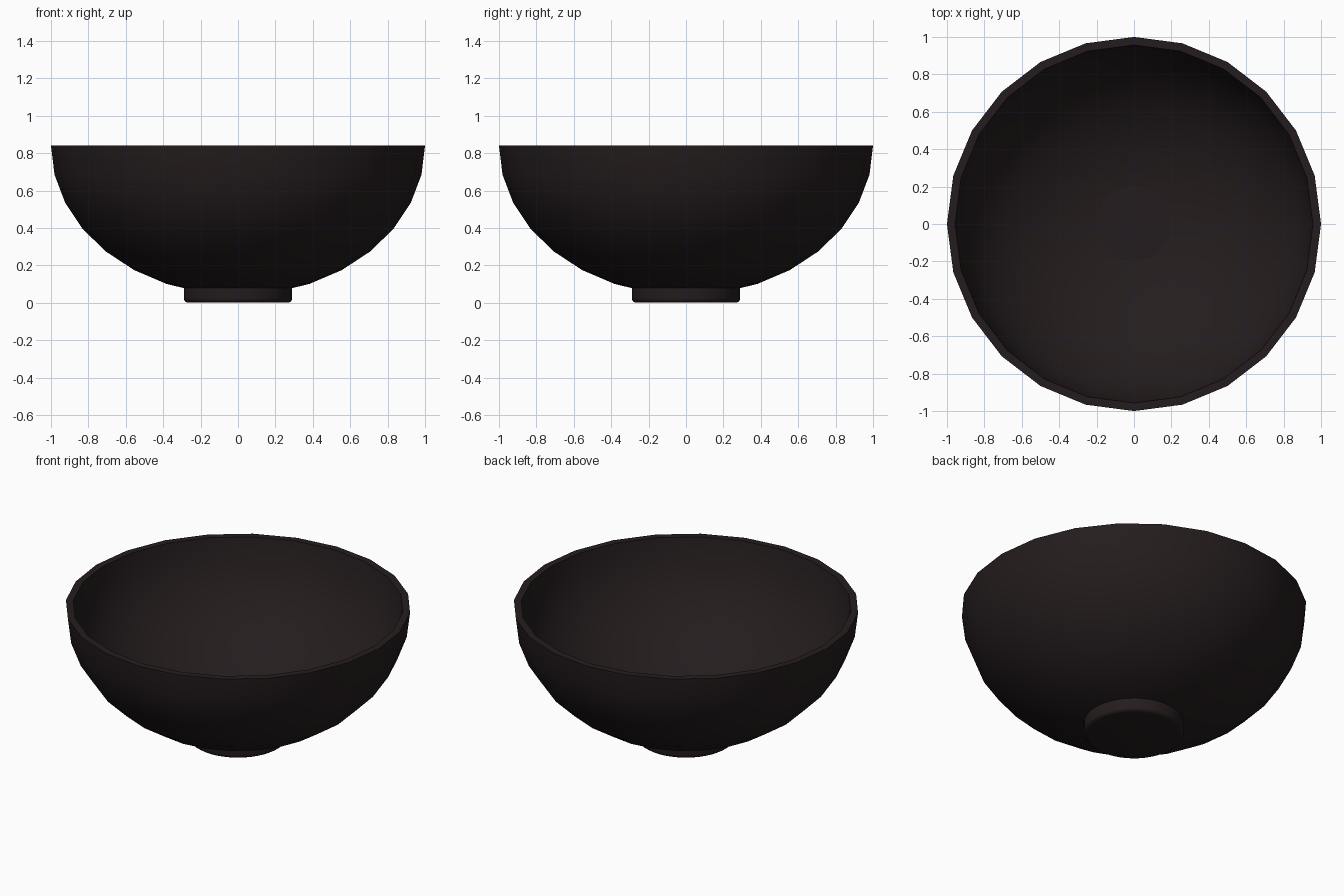
import bpy, bmesh, math

if "Cube" in bpy.data.objects:
    bpy.data.objects.remove(bpy.data.objects["Cube"])

lacquer = bpy.data.materials.new("dark_lacquer")
lacquer.diffuse_color = (0.018, 0.012, 0.013, 1)
lacquer.use_nodes = True
lacquer.node_tree.nodes["Principled BSDF"].inputs["Base Color"].default_value = lacquer.diffuse_color


def lathe(name, profile, sides):
    """Revolve (radius, z) points around z; the ends on the axis become poles."""
    bm = bmesh.new()
    verts = [bm.verts.new((r, 0, z)) for r, z in profile]
    edges = [bm.edges.new(pair) for pair in zip(verts, verts[1:])]
    bmesh.ops.spin(bm, geom=verts + edges, cent=(0, 0, 0), axis=(0, 0, 1),
                   angle=math.tau, steps=sides)
    bmesh.ops.remove_doubles(bm, verts=bm.verts, dist=1e-4)
    bmesh.ops.recalc_face_normals(bm, faces=bm.faces)
    mesh = bpy.data.meshes.new(name)
    bm.to_mesh(mesh)
    bm.free()
    mesh.materials.append(lacquer)
    obj = bpy.data.objects.new(name, mesh)
    bpy.context.collection.objects.link(obj)
    bpy.ops.object.select_all(action='DESELECT')
    obj.select_set(True)
    bpy.context.view_layer.objects.active = obj
    bpy.ops.object.shade_smooth_by_angle(angle=math.radians(35))
    return obj


def half_shell(radius, depth, rim_z, steps=8):
    """Quarter ellipse from the rim down to the pole."""
    return [(radius * math.cos(a), rim_z - depth * math.sin(a))
            for a in (math.pi / 2 * i / steps for i in range(steps + 1))]


# Thick bowl: outer shell from pole to rim, flat lip, inner shell back down
RIM = 0.84
outer = half_shell(1.0, 0.80, RIM)
inner = half_shell(0.957, 0.757, RIM)
lathe("bowl", outer[::-1] + inner, 24)

# Foot disc with rounded lower edge, its top just showing as the bowl floor
R, B = 0.29, 0.025
bevel = [(R - B + B * math.sin(a), B - B * math.cos(a))
         for a in (math.pi / 2 * i / 4 for i in range(5))]
lathe("foot", [(0, 0)] + bevel + [(R, 0.101), (0, 0.101)], 48)
